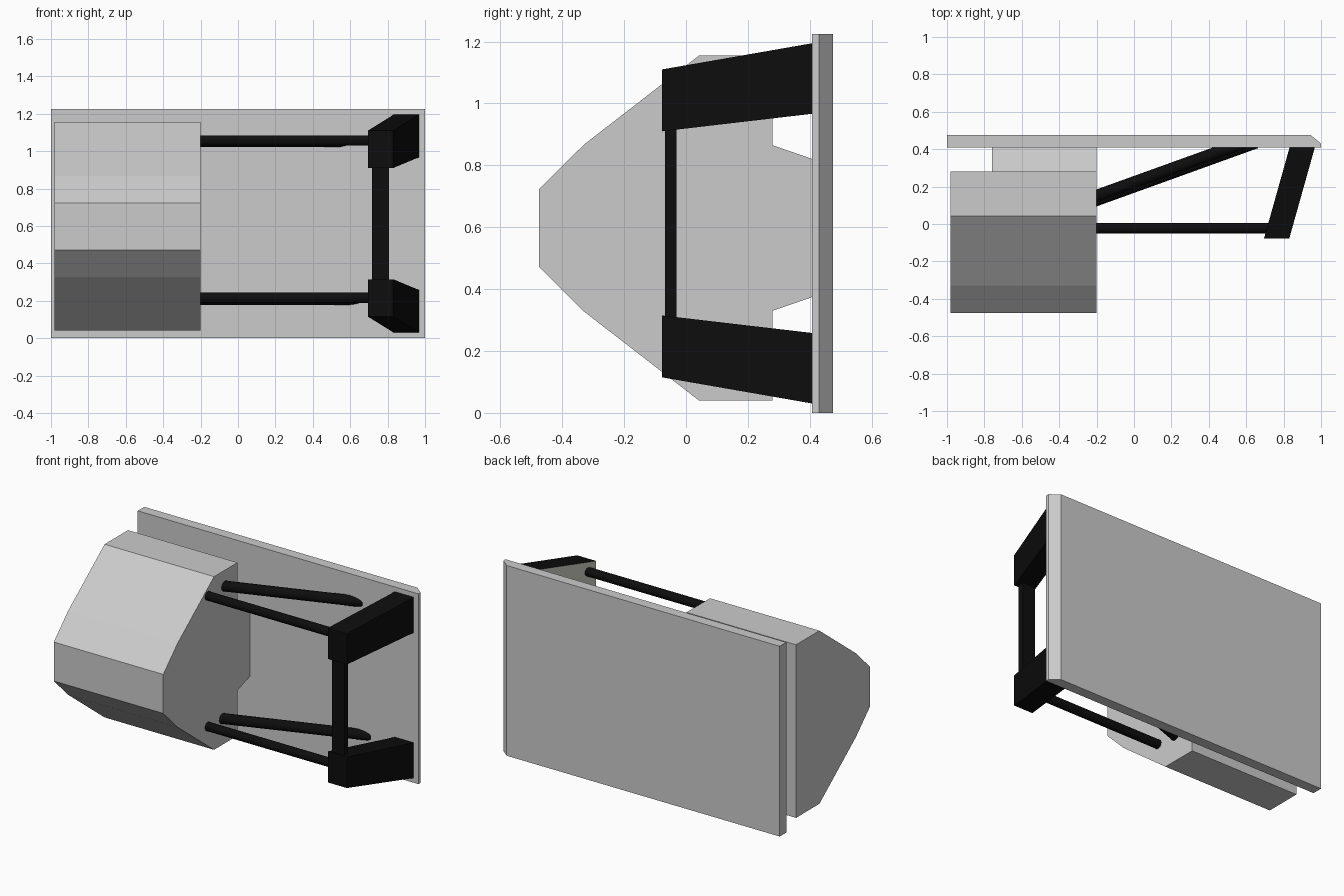
import bpy, bmesh
from mathutils import Vector

if "Cube" in bpy.data.objects:
    bpy.data.objects.remove(bpy.data.objects["Cube"])

MID_Z = 0.6125  # height of the mirror plane


def material(name, color):
    m = bpy.data.materials.new(name)
    m.diffuse_color = color
    m.use_nodes = True
    m.node_tree.nodes["Principled BSDF"].inputs["Base Color"].default_value = m.diffuse_color
    return m


BLACK = material("black", (0.004, 0.004, 0.004, 1))
OLIVE = material("olive_grey", (0.6, 0.6, 0.52, 1))


def add_object(name, bm, mat=None):
    bmesh.ops.recalc_face_normals(bm, faces=bm.faces[:])
    mesh = bpy.data.meshes.new(name)
    bm.to_mesh(mesh)
    bm.free()
    ob = bpy.data.objects.new(name, mesh)
    bpy.context.collection.objects.link(ob)
    if mat:
        mesh.materials.append(mat)
    return ob


def loft(name, start, end, mat=None):
    """Closed solid between two matching outlines."""
    bm = bmesh.new()
    a = [bm.verts.new(p) for p in start]
    b = [bm.verts.new(p) for p in end]
    bm.faces.new(a)
    bm.faces.new(b)
    for i in range(len(a)):
        j = (i + 1) % len(a)
        bm.faces.new((a[i], a[j], b[j], b[i]))
    return add_object(name, bm, mat)


def extrude_x(name, profile, x0, x1, mat=None):
    return loft(name, [(x0, y, z) for y, z in profile],
                [(x1, y, z) for y, z in profile], mat)


def rod(name, p0, p1, radius):
    p0, p1 = Vector(p0), Vector(p1)
    d = p1 - p0
    bpy.ops.mesh.primitive_cylinder_add(vertices=16, radius=radius, depth=d.length,
                                        location=(p0 + p1) / 2,
                                        rotation=d.to_track_quat('Z', 'Y').to_euler())
    ob = bpy.context.object
    ob.name = name
    ob.data.materials.append(BLACK)
    bpy.ops.object.shade_smooth_by_angle()


# Back plate with one chamfered vertical edge
outline = [(-1, 0.408), (1, 0.408), (1, 0.43), (0.945, 0.475), (-1, 0.475)]
loft("back_plate", [(x, y, 0) for x, y in outline], [(x, y, 1.225) for x, y in outline])

# Faceted body, profile seen from the side
half = [(-0.475, 0.723), (-0.33, 0.867), (0.042, 1.155), (0.28, 1.155)]
body = half + [(y, 1.195 - z) for y, z in reversed(half)]
extrude_x("body", body, -0.98, -0.2)

# Neck joining body to plate
extrude_x("neck", [(0.28, 0.865), (0.41, 0.82), (0.41, 0.375), (0.28, 0.33)], -0.76, -0.2)

# Slanted brackets, upper and lower
for name, s in (("upper", 1), ("lower", -1)):
    def ring(x0, x1, y, lo, hi):
        return [(x, y, MID_Z + s * (z - MID_Z))
                for x, z in ((x0, lo), (x1, lo), (x1, hi), (x0, hi))]
    ob = loft(name + "_bracket", ring(0.695, 0.83, -0.078, 0.91, 1.11),
              ring(0.832, 0.967, 0.41, 0.967, 1.195), BLACK)
    # Inner side is olive grey
    ob.data.materials.append(OLIVE)
    for f in ob.data.polygons:
        if f.normal.x < -0.8:
            f.material_index = 1

# Flat post between brackets
extrude_x("post", [(-0.068, 0.28), (-0.03, 0.28), (-0.03, 0.945), (-0.068, 0.945)],
          0.716, 0.806, BLACK)

# Straight and diagonal rods
for name, z, zd, shift in (("upper", 1.057, 1.053, 0), ("lower", 0.216, 0.209, 0.062)):
    rod(name + "_straight_rod", (-0.23, -0.023, z), (0.74, -0.023, z), 0.028)
    rod(name + "_diagonal_rod", (-0.25 + shift, 0.133, zd) if not shift else (-0.25, 0.11, zd),
        (0.59 + shift, 0.4355, zd), 0.032)
